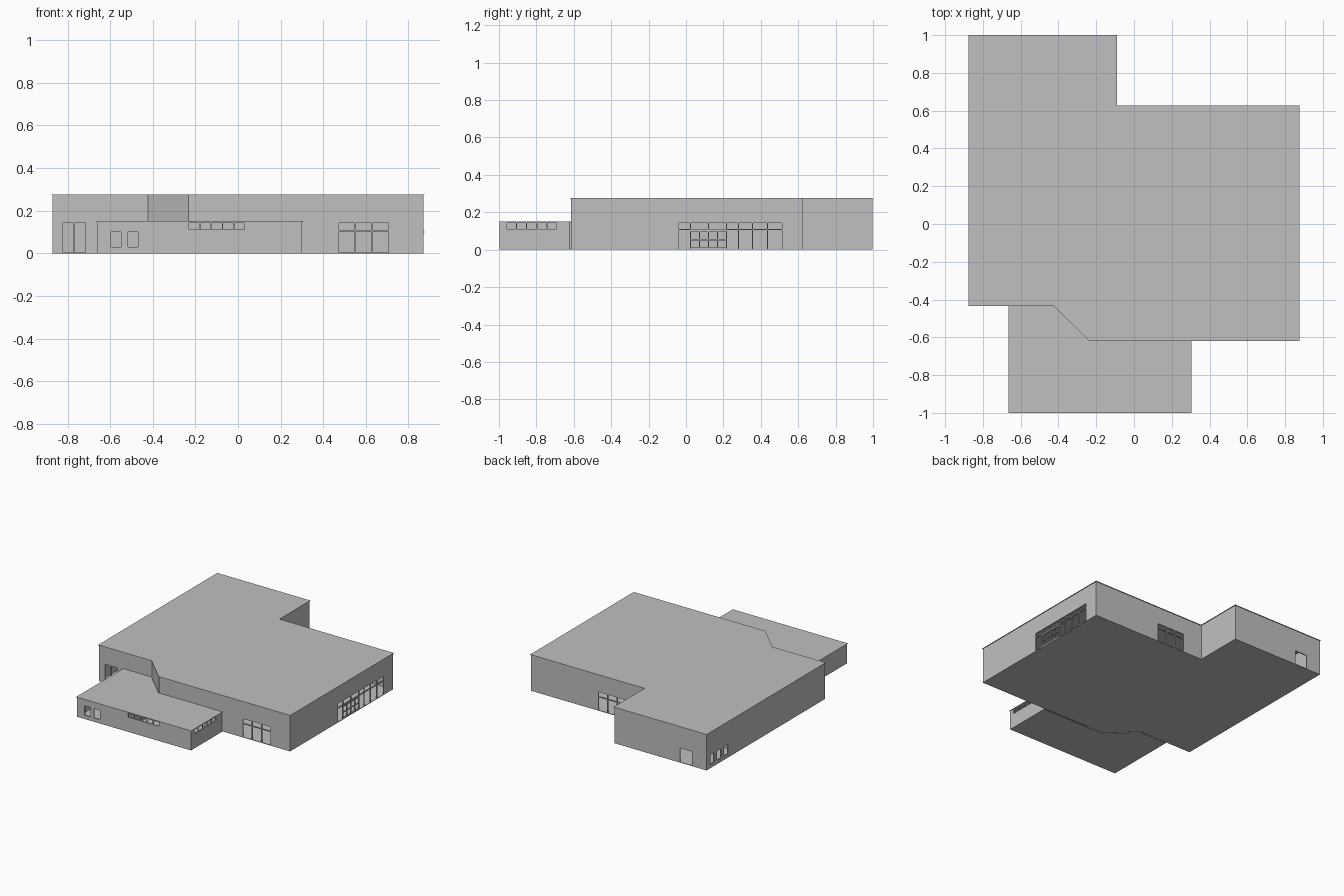
import bpy, bmesh
from mathutils import Vector

cube = bpy.data.objects.get("Cube")
if cube:
    bpy.data.objects.remove(cube)

GREY = (0.53, 0.53, 0.53, 1)
mat = bpy.data.materials.new("plain_grey")
mat.use_nodes = True
mat.diffuse_color = GREY
mat.node_tree.nodes["Principled BSDF"].inputs["Base Color"].default_value = GREY

WALL, SLAB, LIP, BAR = 0.008, 0.004, 0.004, 0.006


def finish(name, bm):
    mesh = bpy.data.meshes.new(name)
    bm.to_mesh(mesh)
    bm.free()
    mesh.materials.append(mat)
    obj = bpy.data.objects.new(name, mesh)
    bpy.context.collection.objects.link(obj)
    return obj


def slab(name, outline, z, thick):
    """Flat polygon extruded upward."""
    bm = bmesh.new()
    face = bm.faces.new([bm.verts.new((x, y, z)) for x, y in outline])
    top = bmesh.ops.extrude_face_region(bm, geom=[face])["geom"]
    verts = [v for v in top if isinstance(v, bmesh.types.BMVert)]
    bmesh.ops.translate(bm, verts=verts, vec=(0, 0, thick))
    bmesh.ops.recalc_face_normals(bm, faces=bm.faces)
    return finish(name, bm)


def box(name, low, high):
    corners = [(low[0], low[1]), (high[0], low[1]), (high[0], high[1]), (low[0], high[1])]
    return slab(name, corners, low[2], high[2] - low[2])


def inset(outline, d):
    """Move every side of an anticlockwise outline inward."""
    pts = [Vector(p) for p in outline]
    result = []
    for i, p in enumerate(pts):
        a = (p - pts[i - 1]).normalized()
        b = (pts[(i + 1) % len(pts)] - p).normalized()
        na, nb = Vector((-a.y, a.x)), Vector((-b.y, b.x))
        result.append(p + (na + nb) * d / (1 + na.dot(nb)))
    return result


def wall(name, p, q, height, panes=()):
    """Wall from p to q; panes are (start, end, bottom, top) along its main axis."""
    k = 0 if abs(q[0] - p[0]) >= abs(q[1] - p[1]) else 1
    us = sorted({p[k], q[k], *[u for w in panes for u in w[:2]]}, reverse=q[k] < p[k])
    zs = sorted({0, height, *[z for w in panes for z in w[2:]]})
    bm = bmesh.new()

    def vert(u, z):
        xy = p.lerp(q, (u - p[k]) / (q[k] - p[k]))
        return bm.verts.new((xy.x, xy.y, z))

    for u0, u1 in zip(us, us[1:]):
        for z0, z1 in zip(zs, zs[1:]):
            u, z = (u0 + u1) / 2, (z0 + z1) / 2
            if not any(a < u < b and c < z < d for a, b, c, d in panes):
                bm.faces.new([vert(u0, z0), vert(u1, z0), vert(u1, z1), vert(u0, z1)])
    bmesh.ops.remove_doubles(bm, verts=bm.verts, dist=1e-5)
    obj = finish(name, bm)
    solid = obj.modifiers.new("thickness", "SOLIDIFY")
    solid.thickness, solid.offset = WALL, -1


def bays(edges, bottom, top):
    """Row of panes separated by slim bars."""
    return [(a + BAR / 2, b - BAR / 2, bottom, top) for a, b in zip(edges, edges[1:])]


def even(start, end, count):
    return [start + (end - start) * i / count for i in range(count + 1)]


def glazed_front(start, end):
    edges = even(start, end, 3)
    return bays(edges, SLAB, 0.103) + bays(edges, 0.109, 0.143)


# Outlines, anticlockwise from the front
main = [(-0.875, -0.435), (-0.425, -0.435), (-0.235, -0.62), (0.875, -0.62),
        (0.875, 0.628), (-0.09, 0.628), (-0.09, 1), (-0.875, 1)]
annex = [(-0.665, -1), (0.305, -1), (0.305, -0.62), (-0.235, -0.62),
         (-0.425, -0.435), (-0.665, -0.435)]
main_in, annex_in = inset(main, LIP), inset(annex, LIP)

# Openings of the main hall
sectional = even(0.024, 0.217, 4)
store = [0.217, 0.28, 0.355, 0.435, 0.515]
side_panes = (bays([-0.04, 0.024], SLAB, 0.105) + bays(store, SLAB, 0.105)
              + bays(sectional, 0.012, 0.05) + bays(sectional, 0.056, 0.094)
              + bays([-0.04, 0.024, 0.12] + store, 0.112, 0.143))
main_panes = {
    0: bays([-0.824, -0.769, -0.714], SLAB, 0.142),
    2: glazed_front(0.47, 0.71),
    3: side_panes,
    4: glazed_front(0.065, 0.305),
    6: [(-0.75, -0.645, SLAB, 0.11)],
    7: [(y, y + 0.046, 0.03, 0.1) for y in (0.74, 0.822, 0.905)],
}
main_names = ["entrance_wall", "angled_wall", "front_wall", "east_wall", "back_wall",
              "wing_side_wall", "wing_back_wall", "west_wall"]
roof_z = 0.277
for i, name in enumerate(main_names):
    wall(name, main_in[i], main_in[(i + 1) % len(main_in)], roof_z - SLAB,
         main_panes.get(i, ()))

# Openings of the low annex
annex_panes = [
    bays(even(-0.232, 0.033, 5), 0.112, 0.143)
    + [(x, x + 0.048, 0.03, 0.1) for x in (-0.597, -0.517)],
    bays(even(-0.96, -0.69, 5), 0.112, 0.143),
]
low_z = 0.152
wall("annex_front_wall", annex_in[0], annex_in[1], low_z - SLAB, annex_panes[0])
wall("annex_east_wall", annex_in[1], Vector((annex_in[1].x, -0.62)), low_z - SLAB, annex_panes[1])
wall("annex_west_wall", Vector((annex_in[0].x, -0.435)), annex_in[0], low_z - SLAB)

# Floors and roofs
slab("main_floor", main_in, 0, SLAB)
slab("annex_floor", annex_in, 0, SLAB)
slab("main_roof", main, roof_z - SLAB, SLAB)
slab("annex_roof", annex, low_z - SLAB, SLAB)

# Inner partitions and the rail over the sectional door
box("annex_partition", (-0.258, -0.99, SLAB), (-0.25, -0.61, low_z - SLAB))
box("wing_partition", (-0.865, 0.62, SLAB), (-0.095, 0.628, roof_z - SLAB))
box("door_rail", (0.868, 0.03, 0.098), (0.875, 0.212, 0.103))
